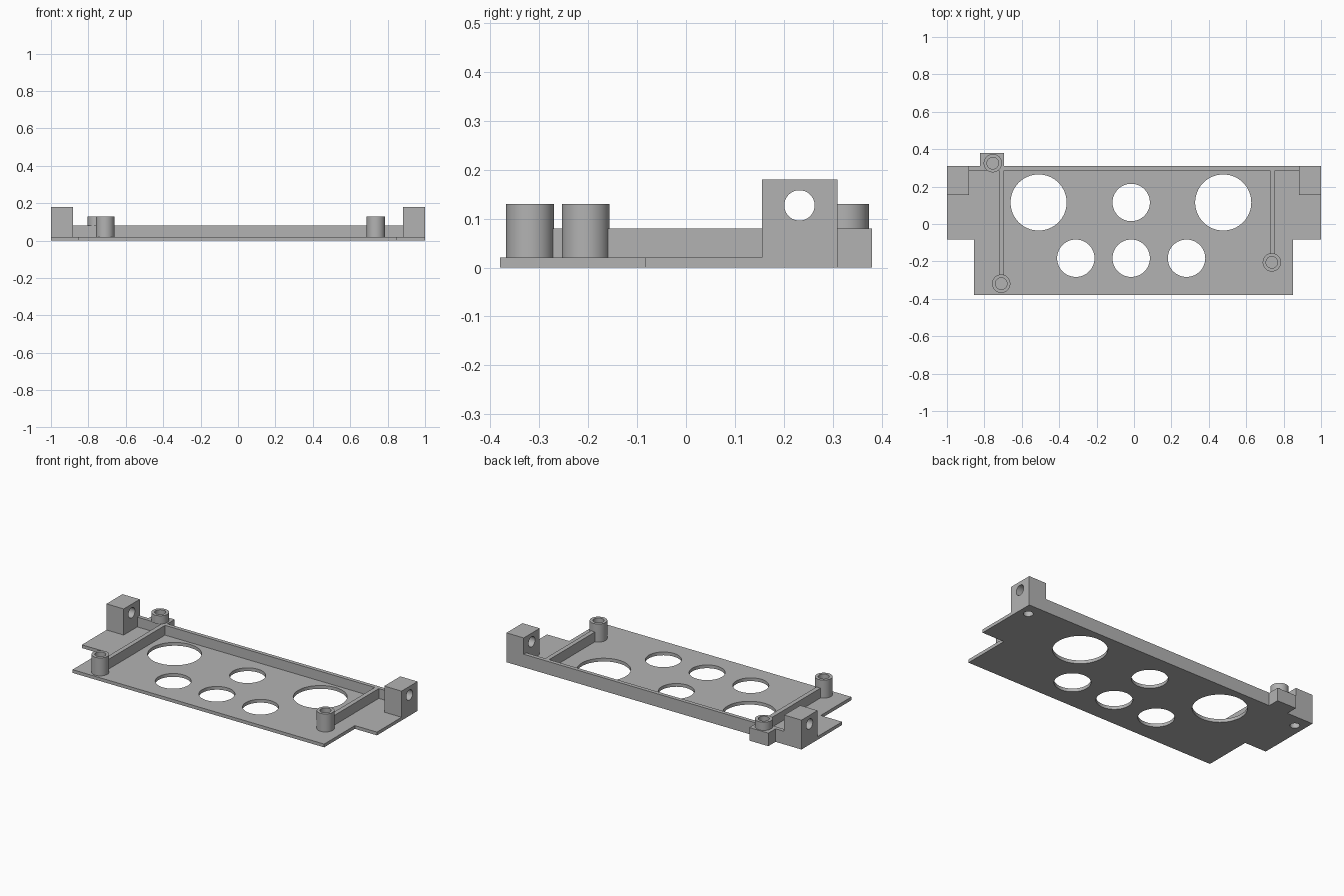
import bpy
import bmesh
from math import pi
from mathutils import Matrix, Vector

if "Cube" in bpy.data.objects:
    bpy.data.objects.remove(bpy.data.objects["Cube"], do_unlink=True)

grey = bpy.data.materials.new("light_grey")
grey.use_nodes = True
colour = (0.45, 0.45, 0.45, 1)
grey.diffuse_color = colour
grey.node_tree.nodes["Principled BSDF"].inputs["Base Color"].default_value = colour

THICK, WALL_TOP, POST_TOP, LUG_TOP = 0.02, 0.08, 0.13, 0.18
BACK = 0.31


def finish(name, bm):
    bmesh.ops.recalc_face_normals(bm, faces=bm.faces)
    mesh = bpy.data.meshes.new(name)
    bm.to_mesh(mesh)
    bm.free()
    mesh.materials.append(grey)
    obj = bpy.data.objects.new(name, mesh)
    bpy.context.collection.objects.link(obj)
    return obj


def slab(name, outline, z0, z1):
    bm = bmesh.new()
    face = bm.faces.new([bm.verts.new((x, y, z0)) for x, y in outline])
    extruded = bmesh.ops.extrude_face_region(bm, geom=[face])["geom"]
    verts = [v for v in extruded if isinstance(v, bmesh.types.BMVert)]
    bmesh.ops.translate(bm, verts=verts, vec=(0, 0, z1 - z0))
    return finish(name, bm)


def box(name, x0, x1, y0, y1, z0, z1):
    return slab(name, [(x0, y0), (x1, y0), (x1, y1), (x0, y1)], z0, z1)


def rod(name, centre, radius, length, axis="Z"):
    bm = bmesh.new()
    turn = Matrix.Rotation(pi / 2, 4, "Y") if axis == "X" else Matrix()
    bmesh.ops.create_cone(bm, cap_ends=True, segments=64, radius1=radius,
                          radius2=radius, depth=length,
                          matrix=Matrix.Translation(Vector(centre)) @ turn)
    return finish(name, bm)


def drill(obj, holes):
    """Cut each (centre, radius, length, axis) hole, then remove the cutters."""
    cutters = []
    for hole in holes:
        cutter = rod("cutter", *hole)
        cutter.hide_render = True
        mod = obj.modifiers.new("hole", "BOOLEAN")
        mod.object = cutter
        mod.operation = "DIFFERENCE"
        mod.solver = "EXACT"
        cutters.append(cutter)
    deps = bpy.context.evaluated_depsgraph_get()
    mesh = bpy.data.meshes.new_from_object(obj.evaluated_get(deps))
    obj.modifiers.clear()
    obj.data = mesh
    for cutter in cutters:
        bpy.data.objects.remove(cutter, do_unlink=True)
    bpy.ops.object.select_all(action="DESELECT")
    obj.select_set(True)
    bpy.context.view_layer.objects.active = obj
    bpy.ops.object.shade_smooth_by_angle()


# Base plate with notched front corners, round openings and screw holes
LUG_X, LUG_Y, SCREW = 0.941, 0.232, 0.031
plate = slab("base_plate", [(-0.855, -0.38), (0.85, -0.38), (0.85, -0.083),
                            (1, -0.083), (1, BACK), (-1, BACK),
                            (-1, -0.083), (-0.855, -0.083)], 0, THICK)
openings = [(-0.51, 0.115, 0.15), (0.477, 0.115, 0.15), (-0.015, 0.115, 0.1)]
openings += [(-0.015 + dx, -0.183, 0.1) for dx in (-0.296, 0, 0.296)]
openings += [(side * LUG_X, LUG_Y, 0.027) for side in (-1, 1)]
drill(plate, [((x, y, 0), r, 0.2, "Z") for x, y, r in openings])

# Mounting lugs with a cross hole meeting a screw hole from below
for side, name in ((1, "left_lug"), (-1, "right_lug")):
    x0, x1 = sorted((side * 0.883, side))
    lug = box(name, x0, x1, 0.155, BACK, THICK, LUG_TOP)
    drill(lug, [((side * LUG_X, LUG_Y, 0.127), SCREW, 0.4, "X"),
                ((side * LUG_X, LUG_Y, 0.06), 0.027, 0.134, "Z")])

# Raised walls
box("back_wall", -0.883, 0.883, 0.286, BACK, THICK, WALL_TOP)
box("right_wall", -0.722, -0.695, -0.275, 0.286, THICK, WALL_TOP)
box("left_wall", 0.727, 0.754, -0.162, 0.286, THICK, WALL_TOP)

# Tab carrying the rear post
box("rear_tab", -0.824, -0.695, BACK, 0.38, 0, WALL_TOP)

# Hollow screw posts
for name, x, y, z0 in (("front_right_post", -0.71, -0.319, THICK),
                       ("front_left_post", 0.737, -0.205, THICK),
                       ("rear_post", -0.755, 0.325, WALL_TOP)):
    post = rod(name, (x, y, (z0 + POST_TOP) / 2), 0.049, POST_TOP - z0)
    drill(post, [((x, y, 0.1), SCREW, 0.4, "Z")])
